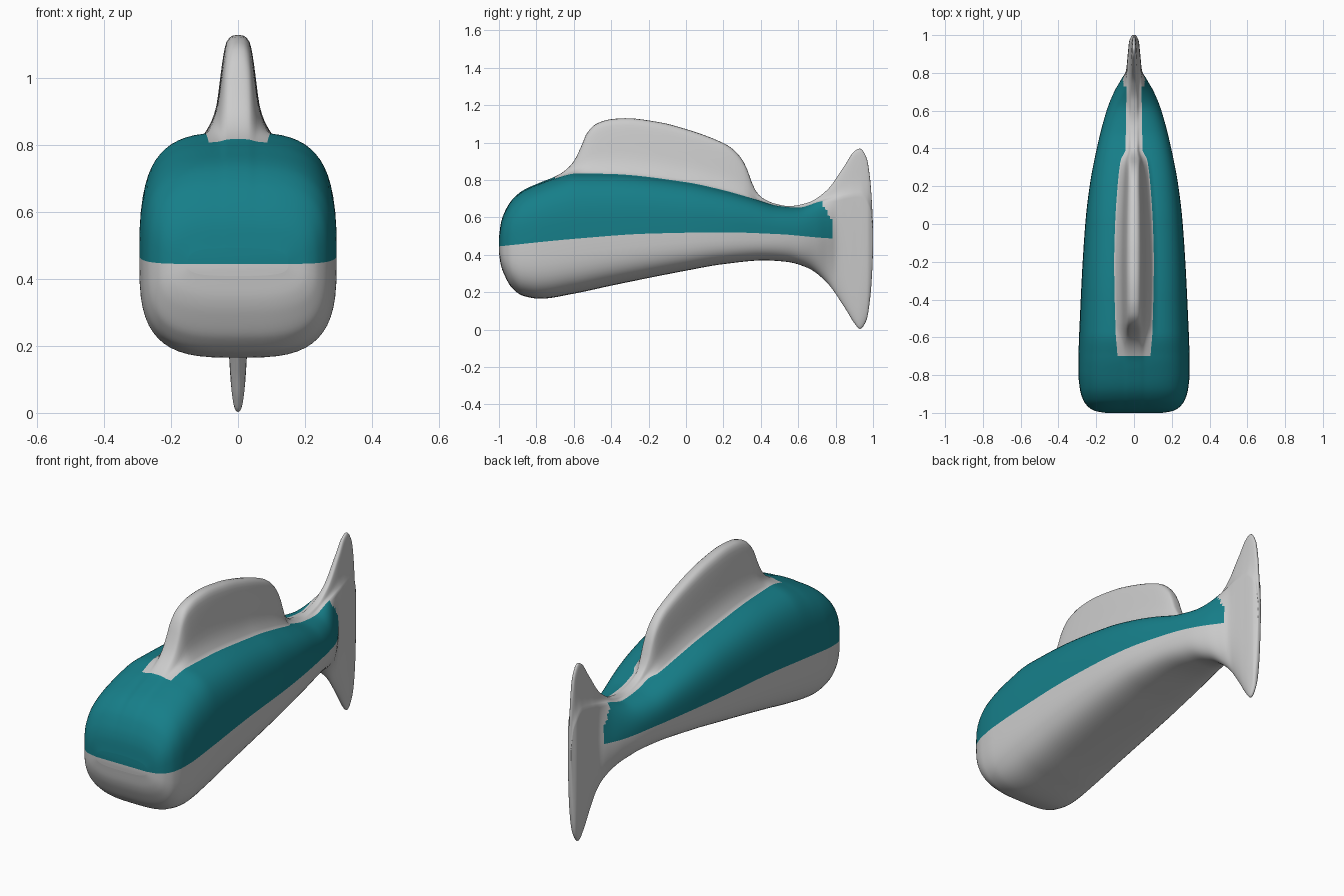
import bpy, bmesh, math

if "Cube" in bpy.data.objects:
    bpy.data.objects.remove(bpy.data.objects["Cube"])


def curve(pts):
    """Monotone cubic through (position, value) pairs."""
    xs, vs = zip(*pts)
    d = [(vs[i+1]-vs[i])/(xs[i+1]-xs[i]) for i in range(len(xs)-1)]
    m = [d[0]] + [2*a*b/(a+b) if a*b > 0 else 0 for a, b in zip(d, d[1:])] + [d[-1]]

    def f(x):
        x = min(max(x, xs[0]), xs[-1])
        i = max(k for k in range(len(d)) if xs[k] <= x)
        h = xs[i+1]-xs[i]
        t = (x-xs[i])/h
        return (vs[i]*(1+2*t)*(1-t)**2 + h*m[i]*t*(1-t)**2
                + vs[i+1]*t*t*(3-2*t) + h*m[i+1]*t*t*(t-1))
    return f


# Side and top outlines, all as functions of y
half_width = curve([(-1, .15), (-.99, .205), (-.97, .24), (-.93, .27), (-.87, .287), (-.78, .295),
                    (-.4, .282), (0, .258), (.2, .235), (.4, .197), (.6, .145), (.7, .105),
                    (.77, .065), (.81, .043), (.9, .033), (.97, .025), (1, .01)])
bottom = curve([(-1, .41), (-.99, .345), (-.97, .29), (-.93, .222), (-.87, .18), (-.78, .165),
                (-.6, .192), (-.4, .235), (0, .315), (.2, .35), (.42, .37), (.54, .362),
                (.65, .33), (.75, .255), (.85, .115), (.9, .035), (.93, .003), (.965, .05),
                (.985, .17), (.995, .3), (1, .42)])
waist = curve([(-1, .445), (-.6, .485), (-.2, .513), (.2, .52), (.5, .51), (.8, .487), (1, .485)])
fin_base = curve([(-1, .49), (-.99, .565), (-.97, .625), (-.93, .69), (-.87, .74), (-.78, .78),
                  (-.7, .808), (-.58, .835), (-.4, .832), (0, .788), (.2, .745), (.36, .7),
                  (.5, .66), (.6, .652), (.72, .685), (.93, .72), (.985, .65), (1, .53)])
top = curve([(-1, .493), (-.99, .568), (-.97, .628), (-.93, .694), (-.87, .745), (-.78, .786),
             (-.7, .818), (-.65, .848), (-.6, .9), (-.56, .98), (-.53, 1.05), (-.48, 1.1),
             (-.4, 1.125), (-.32, 1.13), (-.15, 1.11), (0, 1.072), (.2, .997), (.25, .965),
             (.3, .91), (.33, .85), (.36, .765), (.4, .71), (.47, .675), (.55, .66), (.65, .678),
             (.75, .742), (.85, .88), (.9, .953), (.93, .968), (.965, .92), (.985, .8),
             (.995, .66), (1, .55)])
fin_width = curve([(-1, .085), (-.7, .088), (-.58, .097), (-.2, .105), (0, .1), (.2, .087),
                   (.34, .07), (.39, .046), (.7, .04), (.9, .035), (1, .02)])
squareness = curve([(-1, 3.3), (.3, 3.2), (.6, 2.5), (.78, 1.7), (.93, 2.6), (1, 2.6)])
# Fin cross-section: width and height fractions
fin_x = curve(list(enumerate([1, .78, .62, .52, .42, .33, .17, 0])))
fin_z = curve(list(enumerate([0, .13, .3, .55, .8, .93, .99, 1])))
LOW, UP, FIN = 14, 14, 14


def half_section(y):
    w, zb, zw, zf, zt, n = (f(y) for f in (half_width, bottom, waist, fin_base, top, squareness))
    fb = min(fin_width(y), .95*w)
    pts = []
    for i in range(LOW):
        a = math.pi/2*(1-i/LOW)
        x = 0 if i == 0 else w*math.cos(a)**(2/n)
        pts.append((x, zw-(zw-zb)*math.sin(a)**(2/n)))
    end = math.acos((fb/w)**(n/2))
    h = (zf-zw)/math.sin(end)**(2/n)
    for i in range(UP):
        a = end*i/UP
        pts.append((w*math.cos(a)**(2/n), zw+h*math.sin(a)**(2/n)))
    for i in range(FIN+1):
        s = 7*i/FIN
        pts.append((fb*fin_x(s), zf+(zt-zf)*fin_z(s)))
    return pts


def is_teal(strip, y, z):
    if strip < LOW:
        return False
    if strip >= LOW+UP:
        return y < -.7
    return y < .79-.06*min(max((z-.56)/.11, 0), 1)


# Loft the whole fish, mirrored left and right
ROWS = 150
bm = bmesh.new()
rows = []
for k in range(ROWS+1):
    y = -math.cos(math.pi*k/ROWS)
    sec = half_section(y)
    rows.append([[bm.verts.new((s*x, y, z)) for x, z in sec] for s in (1, -1)])


def add_face(vs, strip):
    f = bm.faces.new(vs)
    c = f.calc_center_median()
    f.material_index = int(is_teal(strip, c.y, c.z))
    f.smooth = True


for strip in range(LOW+UP+FIN):
    for r0, r1 in zip(rows, rows[1:]):
        for s in (0, 1):
            add_face((r0[s][strip], r1[s][strip], r1[s][strip+1], r0[s][strip+1]), strip)
    # Nose and tail end caps
    for r in (rows[0], rows[-1]):
        add_face((r[0][strip], r[0][strip+1], r[1][strip+1], r[1][strip]), strip)
bmesh.ops.remove_doubles(bm, verts=bm.verts, dist=1e-5)
bmesh.ops.recalc_face_normals(bm, faces=bm.faces)

mesh = bpy.data.meshes.new("fish_body")
bm.to_mesh(mesh)
bm.free()
fish = bpy.data.objects.new("fish_body", mesh)
bpy.context.collection.objects.link(fish)

# Plain grey belly and fins, teal back
teal = bpy.data.materials.new("teal")
teal.diffuse_color = (.008, .21, .25, 1)
teal.use_nodes = True
teal.node_tree.nodes["Principled BSDF"].inputs["Base Color"].default_value = teal.diffuse_color
mesh.materials.append(None)
mesh.materials.append(teal)
